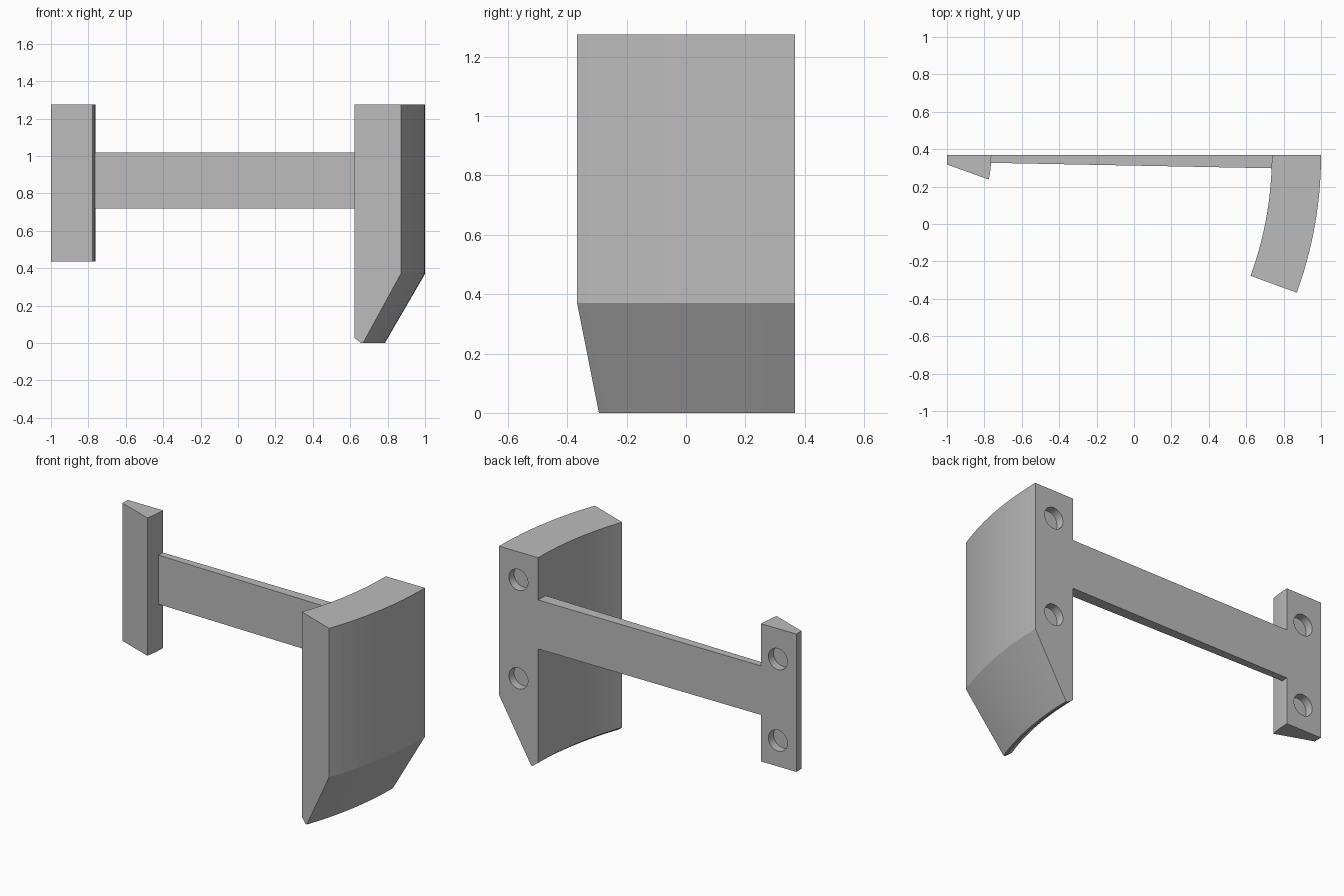
import bpy, bmesh, math
from mathutils import Vector, Matrix

if "Cube" in bpy.data.objects:
    bpy.data.objects.remove(bpy.data.objects["Cube"], do_unlink=True)

BACK = 0.368          # y of the flat mounting plane
TOP = 1.275
AXIS_X = -1.149       # centre of the curved shield

grey = bpy.data.materials.new("Plain Grey")
grey.use_nodes = True
grey.diffuse_color = (0.5, 0.5, 0.5, 1)
grey.node_tree.nodes["Principled BSDF"].inputs["Base Color"].default_value = (0.5, 0.5, 0.5, 1)


def loft(name, loops):
    """Skin a row of matching closed loops and cap both ends."""
    bm = bmesh.new()
    rings = [[bm.verts.new(p) for p in loop] for loop in loops]
    n = len(rings[0])
    for a, b in zip(rings, rings[1:]):
        for i in range(n):
            j = (i + 1) % n
            bm.faces.new((a[i], a[j], b[j], b[i]))
    bm.faces.new(rings[0])
    bm.faces.new(rings[-1])
    bmesh.ops.recalc_face_normals(bm, faces=bm.faces)
    mesh = bpy.data.meshes.new(name)
    bm.to_mesh(mesh)
    bm.free()
    obj = bpy.data.objects.new(name, mesh)
    bpy.context.collection.objects.link(obj)
    mesh.materials.append(grey)
    return obj


def prism(name, outline, z0, z1):
    return loft(name, [[(x, y, z) for x, y in outline] for z in (z0, z1)])


def activate(obj):
    bpy.ops.object.select_all(action='DESELECT')
    obj.select_set(True)
    bpy.context.view_layer.objects.active = obj


def drill(obj, x, heights, radius=0.064, depth=0.05):
    """Sink round blind holes into the back face."""
    bm = bmesh.new()
    for z in heights:
        place = Matrix.Translation((x, BACK, z)) @ Matrix.Rotation(math.pi / 2, 4, 'X')
        bmesh.ops.create_cone(bm, cap_ends=True, segments=40, radius1=radius,
                              radius2=radius, depth=2 * depth, matrix=place)
    mesh = bpy.data.meshes.new("hole_cutter")
    bm.to_mesh(mesh)
    bm.free()
    mesh.materials.append(grey)
    cutter = bpy.data.objects.new("hole_cutter", mesh)
    bpy.context.collection.objects.link(cutter)
    cutter.hide_render = True
    mod = obj.modifiers.new("holes", 'BOOLEAN')
    mod.operation = 'DIFFERENCE'
    mod.solver = 'EXACT'
    mod.object = cutter
    activate(obj)
    bpy.ops.object.modifier_apply(modifier=mod.name)
    bpy.data.objects.remove(cutter, do_unlink=True)


# Curved shield: a radial section swept through twenty degrees
section = [(1.886, 0.027), (1.922, 0), (1.934, 0), (2.149, 0.37), (2.149, TOP), (1.886, TOP)]
steps = 24
sweep = []
for k in range(steps + 1):
    a = math.radians(20) * k / steps
    sweep.append([(AXIS_X + r * math.cos(a), BACK - r * math.sin(a), z) for r, z in section])
shield = loft("curved_shield", sweep)
drill(shield, 0.87, (1.105, 0.506))

# Small wedge-shaped mounting block with a slightly rounded inner side
wedge = [(-1, BACK), (-0.763, BACK), (-0.764, 0.33), (-0.767, 0.295),
         (-0.771, 0.265), (-0.777, 0.238), (-1, 0.318)]
block = prism("mounting_block", wedge, 0.437, TOP)
drill(block, -0.876, (1.09, 0.594))

# Tapered bar joining the two
bar = prism("cross_bar", [(-0.765, BACK), (0.738, BACK), (0.736, 0.298), (-0.766, 0.327)], 0.72, 1.018)

for obj in (shield, block, bar):
    activate(obj)
    bpy.ops.object.shade_smooth_by_angle(angle=math.radians(25))
